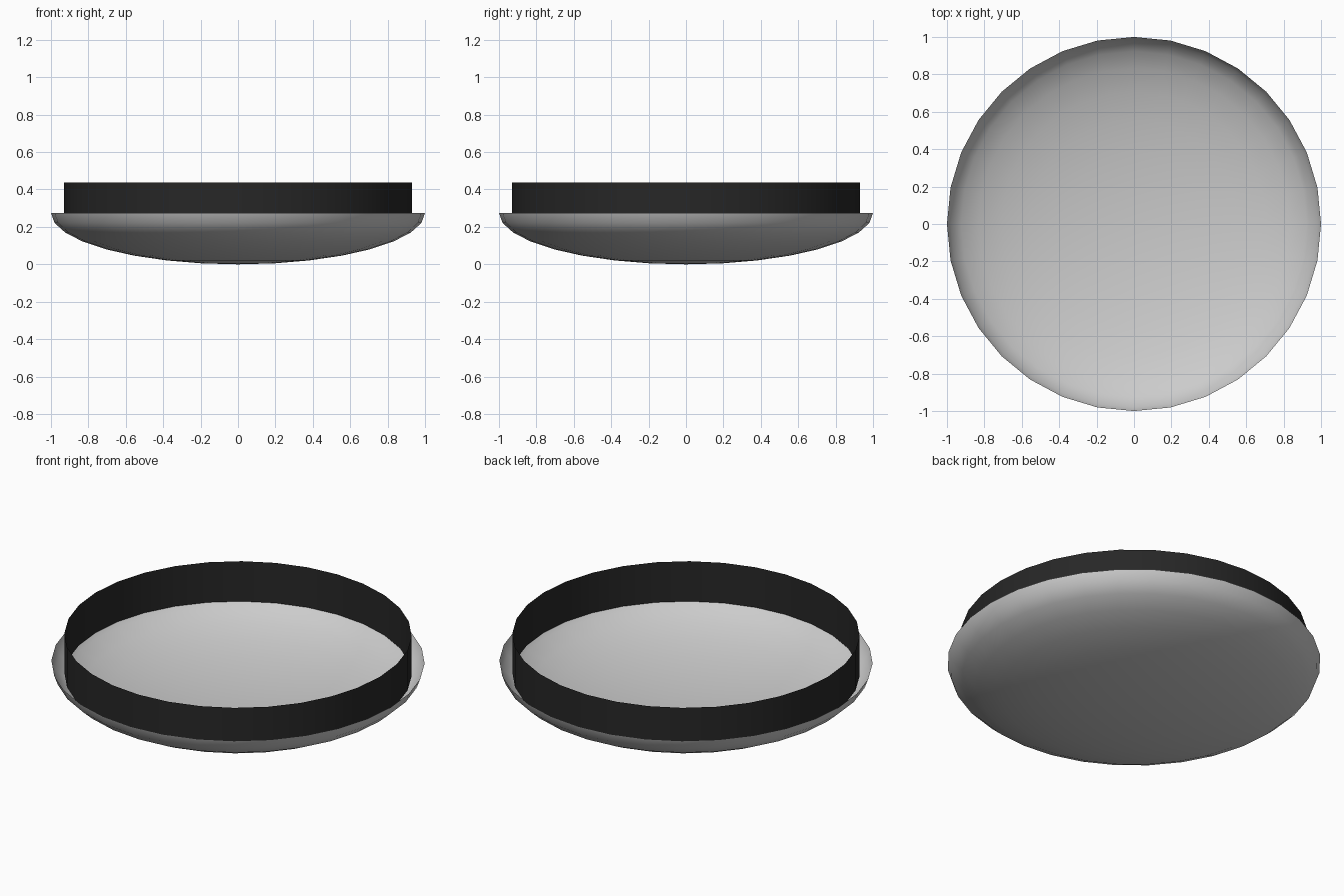
import bpy, bmesh
from math import sin, cos, pi

if "Cube" in bpy.data.objects:
    bpy.data.objects.remove(bpy.data.objects["Cube"])

SIDES = 32


def lathe(name, profile):
    """Spin an (r, z) profile into an open surface; r = 0 becomes a pole."""
    bm = bmesh.new()
    rings = []
    for r, z in profile:
        if r < 1e-6:
            rings.append([bm.verts.new((0, 0, z))] * SIDES)
        else:
            rings.append([bm.verts.new((r * cos(2 * pi * i / SIDES),
                                        r * sin(2 * pi * i / SIDES), z))
                          for i in range(SIDES)])
    for low, high in zip(rings, rings[1:]):
        for i in range(SIDES):
            j = (i + 1) % SIDES
            quad = [low[i], low[j], high[j], high[i]]
            bm.faces.new(list(dict.fromkeys(quad)))
    for f in bm.faces:
        f.smooth = True
    mesh = bpy.data.meshes.new(name)
    bm.to_mesh(mesh)
    bm.free()
    obj = bpy.data.objects.new(name, mesh)
    bpy.context.collection.objects.link(obj)
    return obj


# Shallow bowl: flattened lower half of a sphere
DEPTH = 0.275
lathe("bowl", [(sin(k * pi / 16), DEPTH * (1 - cos(k * pi / 16)))
               for k in range(9)])

# Thin dark band standing inside the rim
band = lathe("dark_band", [(0.93, 0.2), (0.93, 0.437)])
dark = bpy.data.materials.new("dark")
dark.diffuse_color = (0.02, 0.02, 0.02, 1)
dark.use_nodes = True
dark.node_tree.nodes["Principled BSDF"].inputs["Base Color"].default_value = dark.diffuse_color
band.data.materials.append(dark)
